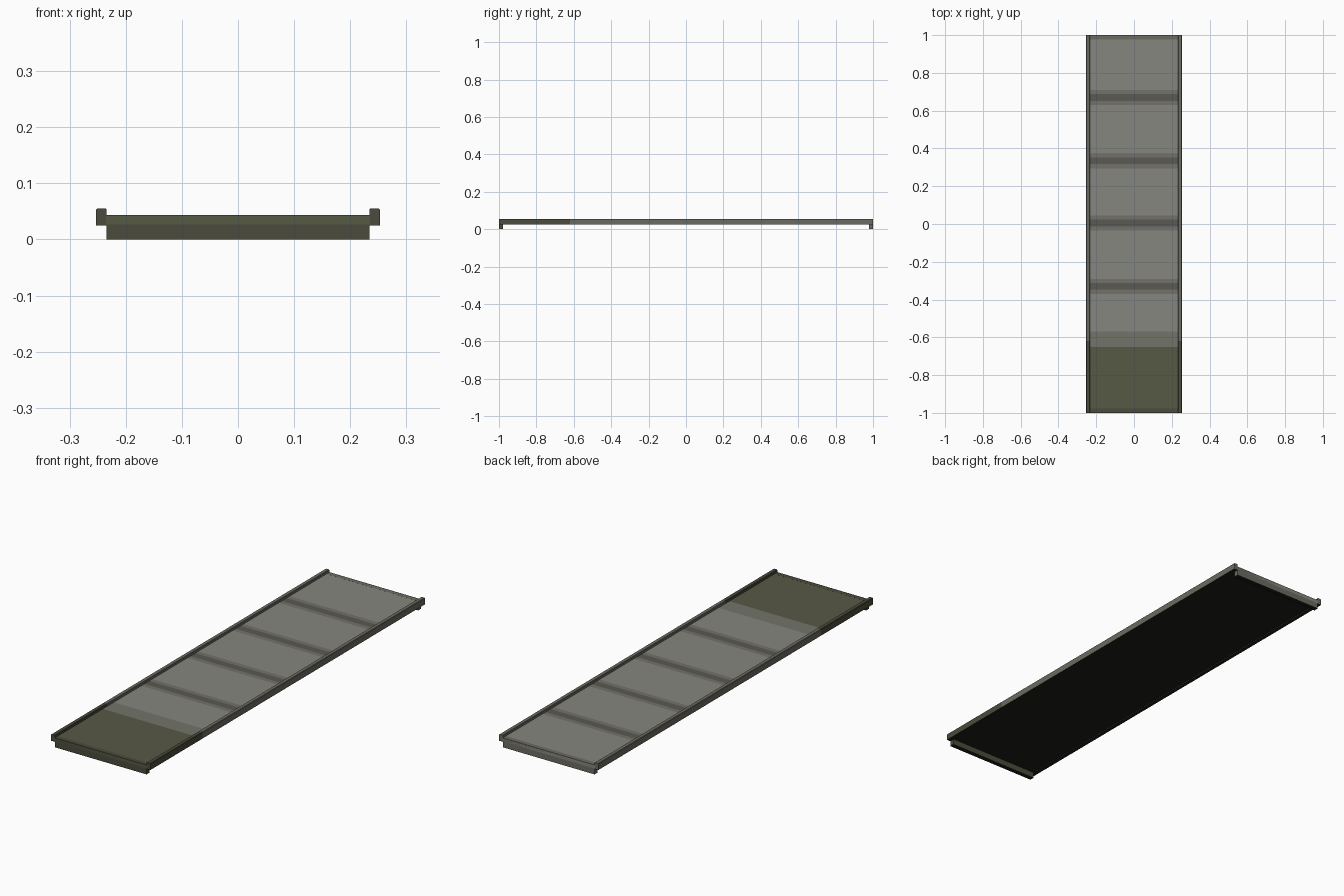
import bpy, bmesh

if "Cube" in bpy.data.objects:
    bpy.data.objects.remove(bpy.data.objects["Cube"])

def mat(name, rgb):
    m = bpy.data.materials.new(name)
    m.diffuse_color = (*rgb, 1)
    m.use_nodes = True
    m.node_tree.nodes["Principled BSDF"].inputs["Base Color"].default_value = m.diffuse_color
    return m

MATS = [mat("grey_metal", (0.24, 0.24, 0.215)), mat("green_paint", (0.095, 0.10, 0.06)),
        mat("seam_soft", (0.17, 0.165, 0.145)), mat("seam_dark", (0.105, 0.10, 0.085)),
        mat("fade", (0.17, 0.175, 0.14)), mat("underside", (0.012, 0.012, 0.01)),
        mat("rail_metal", (0.15, 0.145, 0.12)), mat("rail_green", (0.07, 0.07, 0.045))]
GREY, GREEN, SOFT, DARK, FADE, UNDER, RAIL, RAIL_GREEN = range(8)

def extrude_y(name, profile, bands):
    """Sweep an x-z profile along y; bands = [(y_start, y_end, material)]"""
    bm = bmesh.new()
    ys = [b[0] for b in bands] + [bands[-1][1]]
    rings = [[bm.verts.new((x, y, z)) for x, z in profile] for y in ys]
    n = len(profile)
    for k, band in enumerate(bands):
        for i in range(n):
            j = (i + 1) % n
            f = bm.faces.new((rings[k][i], rings[k][j], rings[k + 1][j], rings[k + 1][i]))
            f.material_index = band[2]
    bm.faces.new(rings[0]).material_index = bands[0][2]
    bm.faces.new(rings[-1]).material_index = bands[-1][2]
    bmesh.ops.recalc_face_normals(bm, faces=bm.faces)
    for f in bm.faces:
        if f.normal.z < -0.9:
            f.material_index = UNDER
    me = bpy.data.meshes.new(name)
    bm.to_mesh(me)
    bm.free()
    for m in MATS:
        me.materials.append(m)
    ob = bpy.data.objects.new(name, me)
    bpy.context.collection.objects.link(ob)
    return ob

def rect(x, z0, z1):
    return [(-x, z0), (x, z0), (x, z1), (-x, z1)]

# Deck panel: green front, grey rest, with dark cross seams
bands = [(-1.0, -0.65, GREEN), (-0.65, -0.57, FADE)]
y = -0.57
for seam in (-0.33, 0.005, 0.335, 0.67):
    bands += [(y, seam - 0.04, GREY), (seam - 0.04, seam - 0.018, SOFT),
              (seam - 0.018, seam + 0.018, DARK), (seam + 0.018, seam + 0.04, SOFT)]
    y = seam + 0.04
bands.append((y, 1.0, GREY))
extrude_y("deck_panel", rect(0.235, 0.027, 0.043), bands)

# Side rails with chamfered top edges
rail = [(0.234, 0.025), (0.253, 0.025), (0.253, 0.053), (0.251, 0.055),
        (0.236, 0.055), (0.234, 0.053)]
for side, s in (("right", 1), ("left", -1)):
    extrude_y(side + "_rail", [(s * x, z) for x, z in rail],
              [(-1.0, -0.62, RAIL_GREEN), (-0.62, 1.0, RAIL)])

# Downturned lips at both ends
extrude_y("front_lip", rect(0.234, 0.0, 0.0432), [(-1.0, -0.978, RAIL_GREEN)])
extrude_y("back_lip", rect(0.234, 0.0, 0.0432), [(0.978, 1.0, RAIL)])
